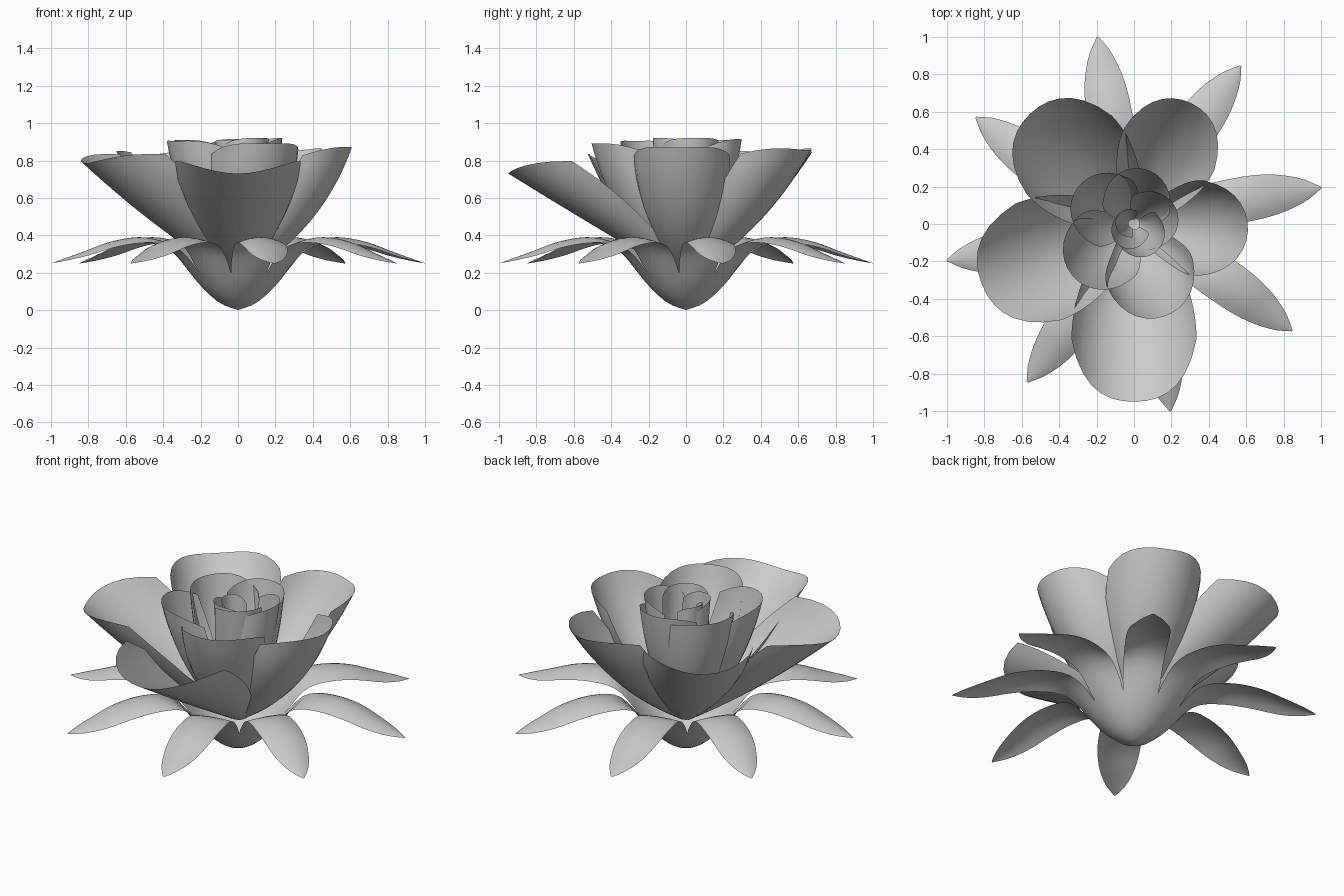
import bpy
import bmesh
from math import sin, cos, pi, radians
from mathutils import Vector

old = bpy.data.objects.get("Cube")
if old:
    bpy.data.objects.remove(old, do_unlink=True)

grey = bpy.data.materials.new("soft_grey")
grey.use_nodes = True
grey.diffuse_color = (0.6, 0.6, 0.6, 1)
grey.node_tree.nodes["Principled BSDF"].inputs["Base Color"].default_value = (0.6, 0.6, 0.6, 1)


def add_sheet(bm, surface, rows, cols):
    """Add a grid of faces; surface(t, u) has t in 0..1 and u in -1..1."""
    grid = [[bm.verts.new(surface(i / rows, 2 * j / cols - 1))
             for j in range(cols + 1)] for i in range(rows + 1)]
    for a, b in zip(grid, grid[1:]):
        for j in range(cols):
            bm.faces.new((a[j], a[j + 1], b[j + 1], b[j]))


def finish(bm, name):
    bmesh.ops.remove_doubles(bm, verts=bm.verts, dist=0.0005)
    mesh = bpy.data.meshes.new(name)
    bm.to_mesh(mesh)
    bm.free()
    mesh.materials.append(grey)
    for p in mesh.polygons:
        p.use_smooth = True
    obj = bpy.data.objects.new(name, mesh)
    bpy.context.collection.objects.link(obj)


def sample(table, x):
    """Smooth interpolation through a short list of points."""
    n = len(table)
    k = max(i for i in range(n - 1) if i == 0 or table[i][0] <= x)
    (x0, y0), (x1, y1) = table[k], table[k + 1]
    xa, ya = table[max(k - 1, 0)]
    xb, yb = table[min(k + 2, n - 1)]
    h = x1 - x0
    m0, m1 = (y1 - ya) / (x1 - xa), (yb - y0) / (xb - x0)
    s = (x - x0) / h
    return (y0 * (1 + 2 * s) * (1 - s) ** 2 + m0 * h * s * (1 - s) ** 2
            + y1 * s * s * (3 - 2 * s) + m1 * h * s * s * (s - 1))


# Calyx: a round cup that splits into eight arching sepals
HEIGHT = [(0, 0), (.1, .04), (.2, .13), (.28, .23), (.36, .33), (.44, .375),
          (.55, .39), (.7, .365), (.85, .31), (1.02, .25)]
HALF_WIDTH = [(0, .1), (.27, .108), (.38, .115), (.55, .122), (.7, .118),
              (.82, .098), (.94, .055), (1.02, .004)]


def sepal(angle):
    def surface(t, u):
        r = 1.02 * t
        spread = radians(22.5)
        if r > .26:
            spread = min(spread, sample(HALF_WIDTH, r) / r)
        out = max(0, r - .27)
        a = radians(angle - 4 * out) + u * spread
        droop = min(.03, .12 * out) * u * u * (1 - t ** 6)
        return Vector((r * cos(a), r * sin(a), sample(HEIGHT, r) - droop))
    return surface


calyx = bmesh.new()
for k in range(8):
    add_sheet(calyx, sepal(14 + 45 * k), 28, 8)
finish(calyx, "calyx_with_sepals")


# Petals: curled sheets in a tightening spiral (reach, tip height, half width)
PETALS = [(.95, .73, .335), (.875, .785, .335), (.81, .82, .31), (.715, .855, .265),
          (.61, .87, .255), (.52, .89, .24), (.43, .905, .22), (.36, .91, .2),
          (.3, .915, .18), (.24, .92, .155), (.19, .92, .13), (.14, .91, .1),
          (.1, .9, .075)]


def petal(i, reach, top, half):
    turn = radians(270 - 68.4 * i)
    curl = radians(70 + 2.5 * i)
    start = Vector((.03, .18))
    bend = Vector((min(.45, .75 * reach), .42))
    tip = Vector((reach, top))
    corner = max(.05, .22 - .016 * i)

    def surface(t, u):
        s = t * (1 - corner * abs(u) ** 2.8)
        mid = start * (1 - s) ** 2 + bend * 2 * s * (1 - s) + tip * s * s
        along = ((bend - start) * (1 - s) + (tip - bend) * s).normalized()
        # cross-section is an arc that opens inward
        radius = half / sin(min(curl, pi / 2)) * (.3 + .7 * sin(pi / 2 * min(s / .8, 1)))
        lift = radius * (1 - cos(u * curl))
        side = radius * sin(u * curl)
        r = mid.x - along.y * lift
        z = mid.y + along.x * lift
        return Vector((r * cos(turn) - side * sin(turn),
                       r * sin(turn) + side * cos(turn), z))
    return surface


for i, dims in enumerate(PETALS):
    bm = bmesh.new()
    add_sheet(bm, petal(i, *dims), 14, 14)
    finish(bm, f"petal_{i + 1}")
